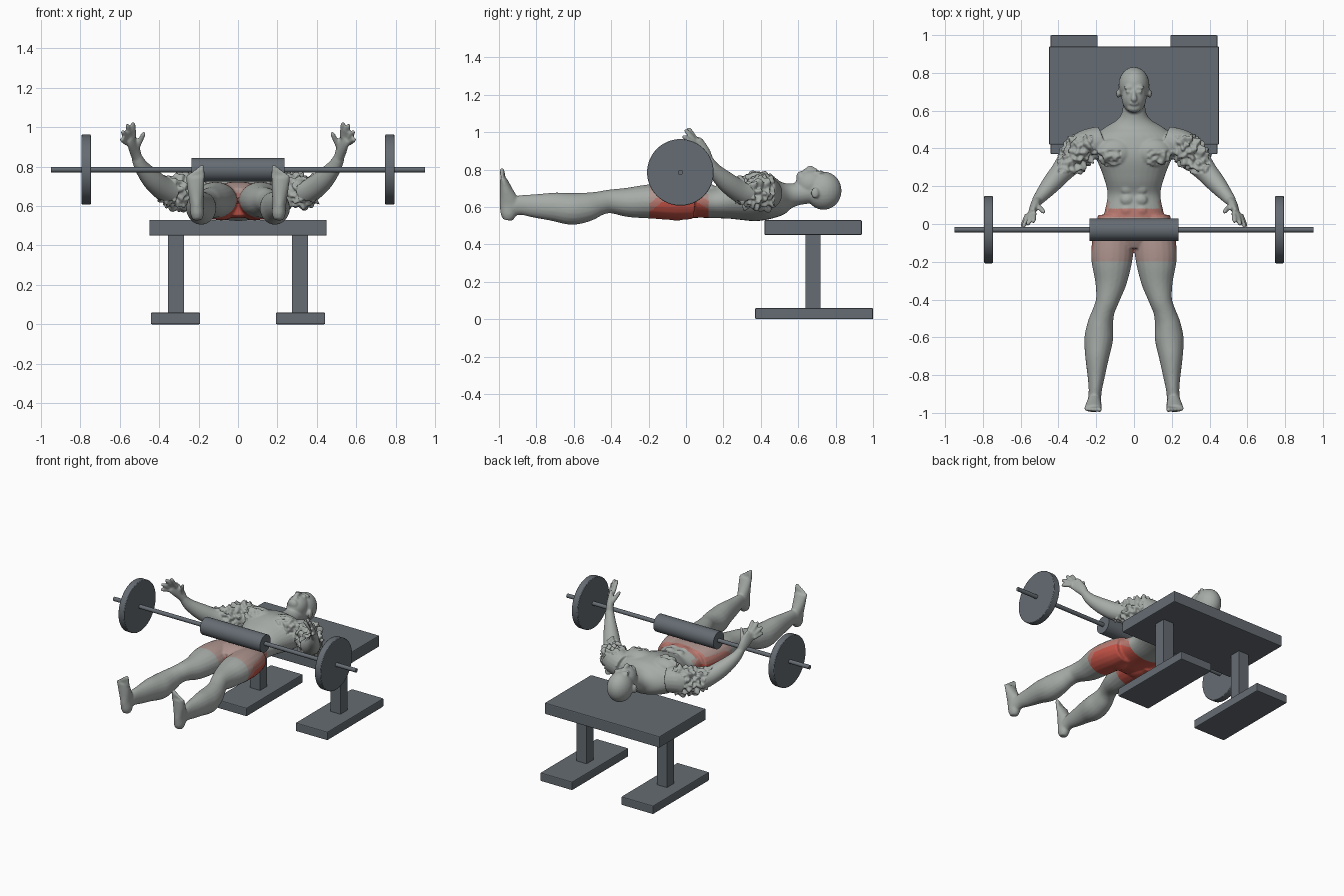
import bpy, bmesh, math
from mathutils import Vector, Matrix, noise

default = bpy.data.objects.get("Cube")
if default:
    bpy.data.objects.remove(default, do_unlink=True)


def material(name, r, g, b):
    m = bpy.data.materials.new(name)
    m.use_nodes = True
    m.diffuse_color = (r, g, b, 1)
    shader = m.node_tree.nodes["Principled BSDF"]
    shader.inputs["Base Color"].default_value = (r, g, b, 1)
    shader.inputs["Roughness"].default_value = 0.7
    return m


steel = material("dark steel grey", .13, .15, .17)
skin = material("stone grey", .38, .41, .39)
red = material("muscle red", .58, .09, .065)
rose = material("faded red", .48, .19, .16)
blush = material("pale blush", .43, .30, .275)


# ---------- equipment helpers ----------
def finish(name, bevel):
    ob = bpy.context.object
    ob.name = name
    ob.data.materials.append(steel)
    bpy.ops.object.transform_apply(location=False, rotation=True, scale=True)
    if bevel:
        mod = ob.modifiers.new("soft edge", "BEVEL")
        mod.width, mod.segments = bevel, 2
        mod.limit_method = "ANGLE"
    return ob


def box(name, center, size, bevel=0.006):
    bpy.ops.mesh.primitive_cube_add(size=1, location=center)
    bpy.context.object.scale = size
    return finish(name, bevel)


def rod(name, x, radius, length, sides=48, bevel=0.0):
    bpy.ops.mesh.primitive_cylinder_add(
        vertices=sides, radius=radius, depth=length,
        location=(x, -.03, .785), rotation=(0, math.pi / 2, 0))
    ob = finish(name, bevel)
    bpy.ops.object.shade_smooth_by_angle(angle=math.radians(35))
    return ob


# Bench
box("bench_top", (0, .68, .49), (.9, .52, .08))
for side, s in (("left", 1), ("right", -1)):
    box("bench_post_" + side, (s * .315, .68, .255), (.08, .08, .4), 0)
    box("bench_foot_" + side, (s * .317, .685, .03), (.25, .63, .06))

# Barbell
rod("barbell_bar", 0, .014, 1.9, 24)
rod("barbell_pad", 0, .06, .47)
for side, s in (("left", 1), ("right", -1)):
    rod("weight_plate_" + side, s * .77, .178, .046, 64, 0.004)


# ---------- figure helpers ----------
bm = bmesh.new()


def spline(pts, steps=5):
    """Smooth curve through tuples of any length."""
    out = []
    rows = [Vector(p) for p in pts]
    for i in range(len(rows) - 1):
        a, b = rows[max(i - 1, 0)], rows[i]
        c, d = rows[i + 1], rows[min(i + 2, len(rows) - 1)]
        for k in range(steps):
            t = k / steps
            out.append(b + (c - a) * (t / 2) + (a * 2 - b * 5 + c * 4 - d) * (t * t / 2)
                       + (b * 3 - a - c * 3 + d) * (t ** 3 / 2))
    return out + [rows[-1]]


def loft(pts, ref=(0, 0, 1), sides=20):
    """Elliptical skin over (x, y, z, width, depth); depth follows ref."""
    rows = spline(pts)
    rings = []
    for i, r in enumerate(rows):
        ahead, behind = rows[min(i + 1, len(rows) - 1)], rows[max(i - 1, 0)]
        t = (Vector(ahead[:3]) - Vector(behind[:3])).normalized()
        u = Vector(ref).cross(t).normalized()
        v = t.cross(u)
        angles = [math.tau * k / sides for k in range(sides)]
        rings.append([bm.verts.new(Vector(r[:3]) + u * (r[3] * math.cos(a))
                                   + v * (r[4] * math.sin(a))) for a in angles])
    for lo, hi in zip(rings, rings[1:]):
        for k in range(sides):
            n = (k + 1) % sides
            bm.faces.new((lo[k], lo[n], hi[n], hi[k]))
    bm.faces.new(rings[0][::-1])
    bm.faces.new(rings[-1])


def blob(center, radii):
    bmesh.ops.create_uvsphere(
        bm, u_segments=24, v_segments=14, radius=1,
        matrix=Matrix.Translation(center) @ Matrix.Diagonal((*radii, 1)))


def digit(start, end, radius):
    a, b = Vector(start), Vector(end)
    loft([(*a.lerp(b, t), radius * w, radius * w)
          for t, w in ((0, 1), (.5, 1), (.85, .9), (1, .55))], (1, 0, 0), 10)


# Leg
loft([(.10, .04, .62, .09, .085), (.11, -.06, .625, .107, .095),
      (.117, -.18, .63, .110, .092), (.122, -.30, .625, .086, .08),
      (.14, -.40, .63, .062, .064), (.16, -.46, .62, .058, .064),
      (.178, -.53, .60, .068, .078), (.187, -.61, .59, .076, .085),
      (.195, -.70, .60, .064, .077), (.20, -.80, .605, .047, .064),
      (.205, -.88, .61, .035, .053), (.21, -.94, .60, .035, .05)])
# Foot standing upright, with toes
loft([(.205, -.955, .53, .022, .025), (.207, -.95, .56, .034, .042),
      (.21, -.945, .62, .036, .052), (.214, -.962, .69, .043, .035),
      (.217, -.977, .75, .047, .019)], (0, 1, 0))
for i in range(5):
    x = .183 + i * .0175
    digit((x, -.975, .735), (x, -.985, .807 - i * .012), .014 - i * .0012)

# Arm, palm and fingers
loft([(.17, .44, .67, .08, .085), (.26, .41, .68, .085, .09),
      (.32, .35, .67, .078, .08), (.38, .28, .69, .06, .062),
      (.44, .21, .74, .050, .053), (.49, .15, .80, .036, .038),
      (.515, .12, .85, .028, .026)])
loft([(.512, .122, .845, .026, .026), (.525, .10, .885, .036, .024),
      (.54, .065, .93, .042, .018), (.548, .05, .95, .040, .014)], (-.6, -.7, .4))
for start, end in (((.528, .06, .95), (.533, .01, 1.025)),
                   ((.546, .05, .95), (.563, -.005, 1.015)),
                   ((.560, .045, .938), (.587, -.018, .98)),
                   ((.566, .05, .92), (.592, -.015, .94)),
                   ((.515, .105, .89), (.475, .06, .975))):
    digit(start, end, .0135)

# Muscles and face details on one side
blob((.26, .42, .68), (.08, .075, .095))
blob((.10, .38, .735), (.1, .075, .055))
blob((.085, -.05, .605), (.09, .1, .078))
for row in range(4):
    blob((.037, .07 + row * .058, .70), (.035, .03, .022))
blob((.083, .69, .675), (.012, .022, .03))
blob((.03, .70, .787), (.015, .008, .010))
blob((.03, .722, .783), (.028, .010, .013))

# Mirror the side parts
copy = bmesh.ops.duplicate(bm, geom=bm.verts[:] + bm.edges[:] + bm.faces[:])["geom"]
bmesh.ops.scale(bm, vec=(-1, 1, 1), verts=[g for g in copy if isinstance(g, bmesh.types.BMVert)])

# Torso and neck
loft([(0, -.12, .62, .11, .07), (0, -.04, .63, .175, .092),
      (0, .06, .63, .157, .088), (0, .16, .625, .14, .085),
      (0, .26, .64, .165, .108), (0, .36, .65, .205, .126),
      (0, .44, .65, .225, .117), (0, .50, .65, .17, .097),
      (0, .55, .66, .09, .068), (0, .60, .67, .062, .06),
      (0, .67, .68, .06, .06)], sides=32)
# Head
blob((0, .735, .687), (.082, .097, .102))
blob((0, .67, .722), (.066, .085, .076))
blob((0, .614, .757), (.038, .025, .035))
blob((0, .637, .795), (.024, .010, .010))
loft([(0, .71, .785, .009, .010), (0, .68, .802, .012, .013),
      (0, .66, .808, .018, .014), (0, .653, .80, .014, .008)], sides=12)
bmesh.ops.recalc_face_normals(bm, faces=bm.faces[:])

# Fuse everything into one continuous skin
mesh = bpy.data.meshes.new("figure_parts")
bm.to_mesh(mesh)
bm.free()
figure = bpy.data.objects.new("lying_figure", mesh)
bpy.context.collection.objects.link(figure)
fuse = figure.modifiers.new("fuse", "REMESH")
fuse.mode, fuse.voxel_size = "VOXEL", 0.0065
relax = figure.modifiers.new("relax", "SMOOTH")
relax.factor, relax.iterations = 0.5, 5
graph = bpy.context.evaluated_depsgraph_get()
skin_mesh = bpy.data.meshes.new_from_object(figure.evaluated_get(graph))
figure.modifiers.clear()
figure.data = skin_mesh

# Ragged flesh over the upper arms and chest
normals = [v.normal.copy() for v in skin_mesh.vertices]
for v, n in zip(skin_mesh.vertices, normals):
    x, y, z = abs(v.co.x), v.co.y, v.co.z
    arm = .22 < x < .40 and .27 < y < .47
    chest = .07 < x < .22 and .31 < y < .39 and z > .70
    if arm or chest:
        v.co += n * (noise.noise(v.co * 38) * (.034 if arm else .02))

# Colour by height around the hips
skin_mesh.materials.clear()
for m in (skin, red, rose, blush):
    skin_mesh.materials.append(m)
for p in skin_mesh.polygons:
    x, y, z = p.center
    p.use_smooth = True
    if -.20 < y < .12 and abs(x) < .24:
        level = z + max(0, -y - .13) * .8 + max(0, y - .06) * .6
        p.material_index = 1 if level < .625 else 2 if level < .67 else 3
        if .035 < y < .08 and z > .67:
            p.material_index = 2
        elif y > .08 and z > .67:
            p.material_index = 0
